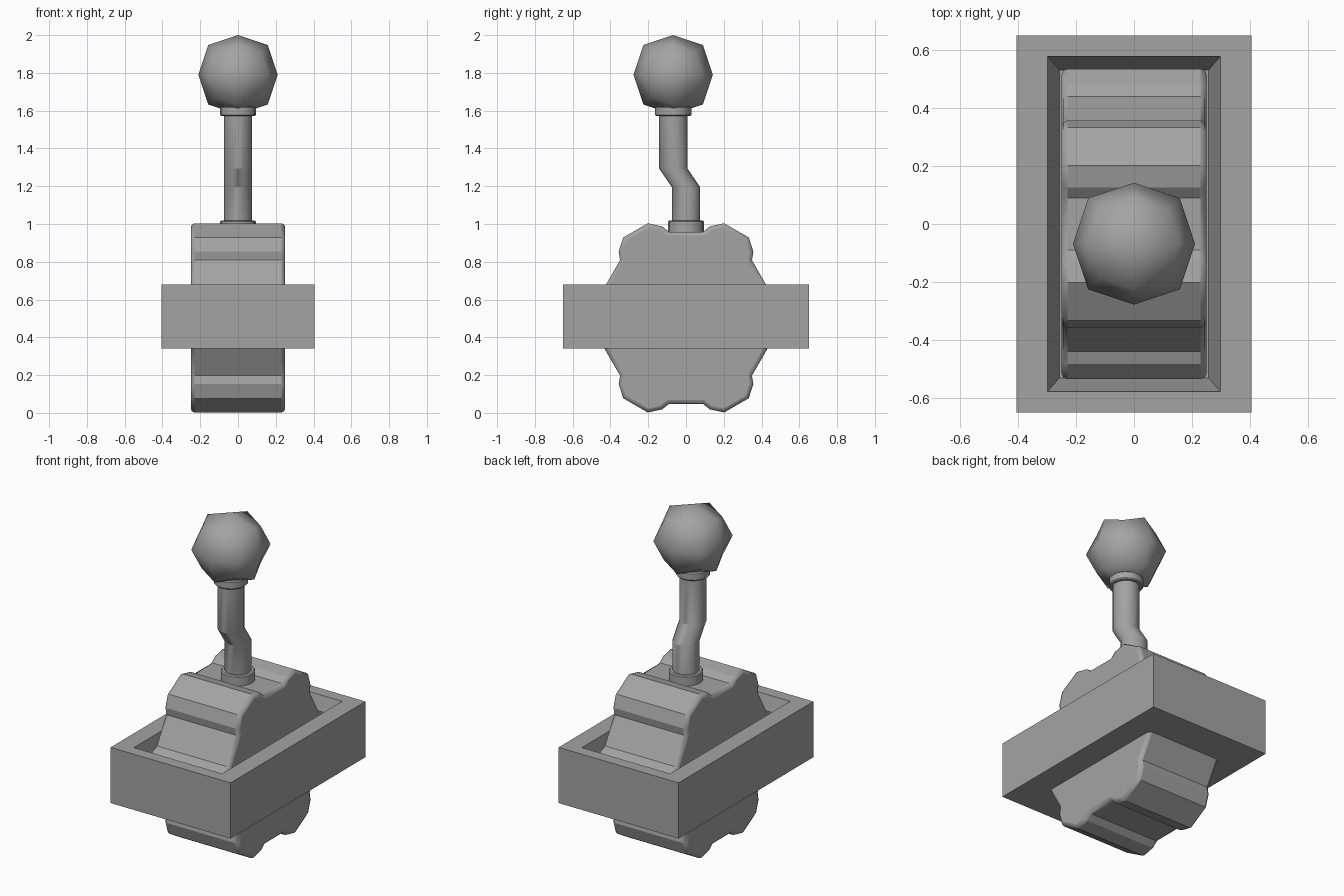
import bpy, bmesh, math
from mathutils import Vector

if "Cube" in bpy.data.objects:
    bpy.data.objects.remove(bpy.data.objects["Cube"])

grey = bpy.data.materials.new("mid_grey")
grey.diffuse_color = (0.37, 0.37, 0.37, 1)
grey.use_nodes = True
grey.node_tree.nodes["Principled BSDF"].inputs["Base Color"].default_value = grey.diffuse_color

AXLE_Z = 0.503      # centre height of the toothed drum
STICK_Y = -0.068    # offset of the upper part of the stick


def finish(name, bm, smooth=None, bevel=None):
    bmesh.ops.recalc_face_normals(bm, faces=bm.faces)
    mesh = bpy.data.meshes.new(name)
    bm.to_mesh(mesh)
    bm.free()
    mesh.materials.append(grey)
    ob = bpy.data.objects.new(name, mesh)
    bpy.context.collection.objects.link(ob)
    if bevel:
        mod = ob.modifiers.new("Bevel", 'BEVEL')
        mod.width, mod.segments = bevel
        mod.limit_method = 'ANGLE'
        mod.angle_limit = math.radians(65)
    if smooth:
        bpy.ops.object.select_all(action='DESELECT')
        ob.select_set(True)
        bpy.context.view_layer.objects.active = ob
        bpy.ops.object.shade_smooth_by_angle(angle=math.radians(smooth))
    return ob


def loft(bm, rings, caps=True):
    """Skin a list of equally sized point rings."""
    loops = [[bm.verts.new(p) for p in ring] for ring in rings]
    n = len(loops[0])
    for a, b in zip(loops, loops[1:]):
        for i in range(n):
            j = (i + 1) % n
            bm.faces.new((a[i], a[j], b[j], b[i]))
    if caps:
        bm.faces.new(loops[0])
        bm.faces.new(loops[-1])


def rect(x, y, z):
    return [(-x, -y, z), (x, -y, z), (x, y, z), (-x, y, z)]


def circle(r, y, z, n=16):
    return [(r * math.cos(2 * math.pi * i / n),
             y + r * math.sin(2 * math.pi * i / n), z) for i in range(n)]


# Housing: box with a tapered well in its top
bm = bmesh.new()
loft(bm, [rect(0.405, 0.65, 0.34), rect(0.405, 0.65, 0.68),
          rect(0.298, 0.578, 0.68), rect(0.257, 0.53, 0.5)])
finish("housing", bm)

# Drum: six broad teeth, extruded along x
tooth = [(-18.8, 0.464), (-15.5, 0.50), (-8, 0.54),
         (8, 0.54), (15.5, 0.50), (18.8, 0.464)]
profile = []
for k in range(6):
    for deg, r in tooth:
        a = math.radians(60 * k + deg)
        profile.append((r * math.cos(a), AXLE_Z + r * math.sin(a)))
bm = bmesh.new()
loft(bm, [[(x, y, z) for y, z in profile] for x in (-0.25, 0.25)])
finish("drum", bm, smooth=20, bevel=(0.02, 2))

# Stick: round rod with an offset bend
bm = bmesh.new()
loft(bm, [circle(0.075, y, z) for y, z in
          ((0, 0.93), (0, 1.195), (STICK_Y, 1.295), (STICK_Y, 1.64))])
finish("stick", bm, smooth=30)

# Collars at the foot of the stick and under the knob
for name, y, z0, z1 in (("base_collar", 0, 0.94, 1.018),
                        ("knob_collar", STICK_Y, 1.572, 1.622)):
    bm = bmesh.new()
    loft(bm, [circle(0.096, y, z0), circle(0.096, y, z1)])
    finish(name, bm, smooth=30, bevel=(0.006, 1))

# Knob: cube split once and rounded into a coarse ball
bm = bmesh.new()
bmesh.ops.create_cube(bm, size=2)
bmesh.ops.subdivide_edges(bm, edges=bm.edges[:], cuts=1, use_grid_fill=True)
pull = {1: 1.0, 2: 0.75, 3: 0.556}
for v in bm.verts:
    k = sum(abs(c) > 0.5 for c in v.co)
    v.co = v.co * pull[k] * 0.21 + Vector((0, STICK_Y, 1.79))
finish("knob", bm, smooth=80)
